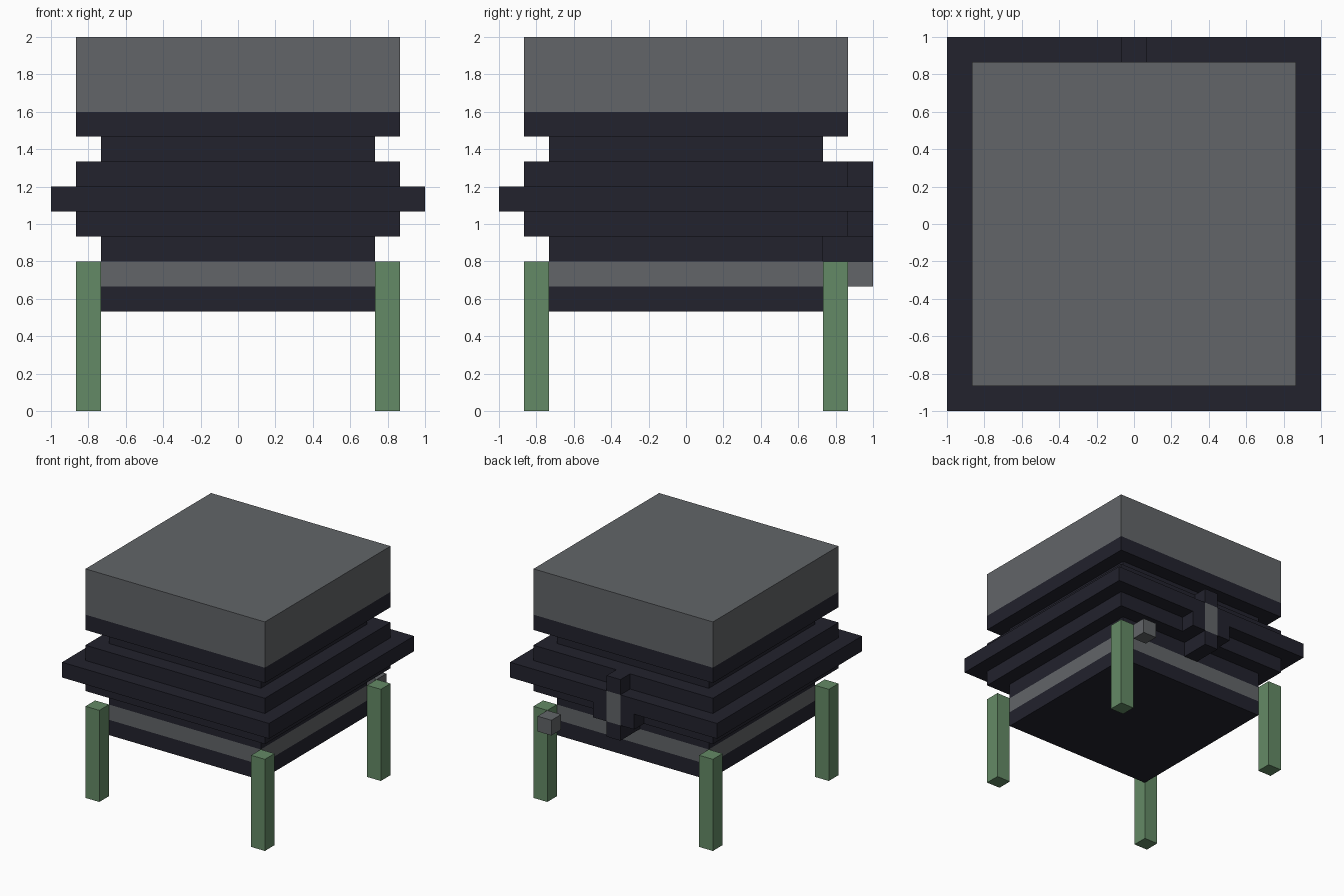
import bpy
import bmesh

cube = bpy.data.objects.get("Cube")
if cube:
    bpy.data.objects.remove(cube, do_unlink=True)

U = 2 / 15  # one block of the model


def srgb(hexcode):
    vals = [int(hexcode[i:i + 2], 16) / 255 for i in (0, 2, 4)]
    return [v / 12.92 if v < 0.04045 else ((v + 0.055) / 1.055) ** 2.4 for v in vals] + [1.0]


def material(name, hexcode):
    mat = bpy.data.materials.new(name)
    mat.use_nodes = True
    mat.diffuse_color = srgb(hexcode)
    mat.node_tree.nodes["Principled BSDF"].inputs["Base Color"].default_value = srgb(hexcode)
    return mat


GREY = material("stone grey", "626568")
DARK = material("dark navy", "22222d")
GREEN = material("leg green", "648a66")


def prism(name, outline, z0, z1, mat):
    """Extrude a flat outline (in blocks) between two heights (in blocks)."""
    bm = bmesh.new()
    base = bm.faces.new([bm.verts.new((x * U, y * U, z0 * U)) for x, y in outline])
    top = bmesh.ops.extrude_face_region(bm, geom=[base])["geom"]
    verts = [g for g in top if isinstance(g, bmesh.types.BMVert)]
    bmesh.ops.translate(bm, verts=verts, vec=(0, 0, (z1 - z0) * U))
    bmesh.ops.recalc_face_normals(bm, faces=bm.faces)
    mesh = bpy.data.meshes.new(name)
    bm.to_mesh(mesh)
    bm.free()
    mesh.materials.append(mat)
    obj = bpy.data.objects.new(name, mesh)
    bpy.context.collection.objects.link(obj)
    return obj


def box(name, x0, x1, y0, y1, z0, z1, mat):
    return prism(name, [(x0, y0), (x1, y0), (x1, y1), (x0, y1)], z0, z1, mat)


# Stacked square body: name, half width, bottom, top, material
for name, h, z0, z1, mat in [
    ("base_slab", 5.5, 4, 5, DARK),
    ("grey_band", 5.5, 5, 6, GREY),
    ("lower_neck", 5.5, 6, 7, DARK),
    ("lower_step", 6.5, 7, 8, DARK),
    ("upper_step", 6.5, 9, 10, DARK),
    ("upper_neck", 5.5, 10, 11, DARK),
    ("lid_rim", 6.5, 11, 12, DARK),
    ("lid", 6.5, 12, 15, GREY),
]:
    box(name, -h, h, -h, h, z0, z1, mat)

# Widest flange, notched at the back for the latch
prism("flange", [(-7.5, -7.5), (7.5, -7.5), (7.5, 7.5), (0.5, 7.5),
                 (0.5, 6.5), (-0.5, 6.5), (-0.5, 7.5), (-7.5, 7.5)], 8, 9, DARK)

# Back latch: grey core framed by dark blocks
box("latch_core", -0.5, 0.5, 6.5, 7.5, 7, 9, GREY)
box("latch_top", -0.5, 0.5, 6.5, 7.5, 9, 10, DARK)
box("latch_bottom", -0.5, 0.5, 5.5, 7.5, 6, 7, DARK)
for side, x in (("left", 1), ("right", -1)):
    box("latch_arm_" + side, x - 0.5, x + 0.5, 6.5, 7.5, 7, 8, DARK)

# Small knob beside the back left leg
box("knob", 4.5, 5.5, 6.5, 7.5, 5, 6, GREY)

# Four corner legs
for side, x in (("left", 6), ("right", -6)):
    for end, y in (("front", -6), ("back", 6)):
        box(f"{end}_{side}_leg", x - 0.5, x + 0.5, y - 0.5, y + 0.5, 0, 6, GREEN)
